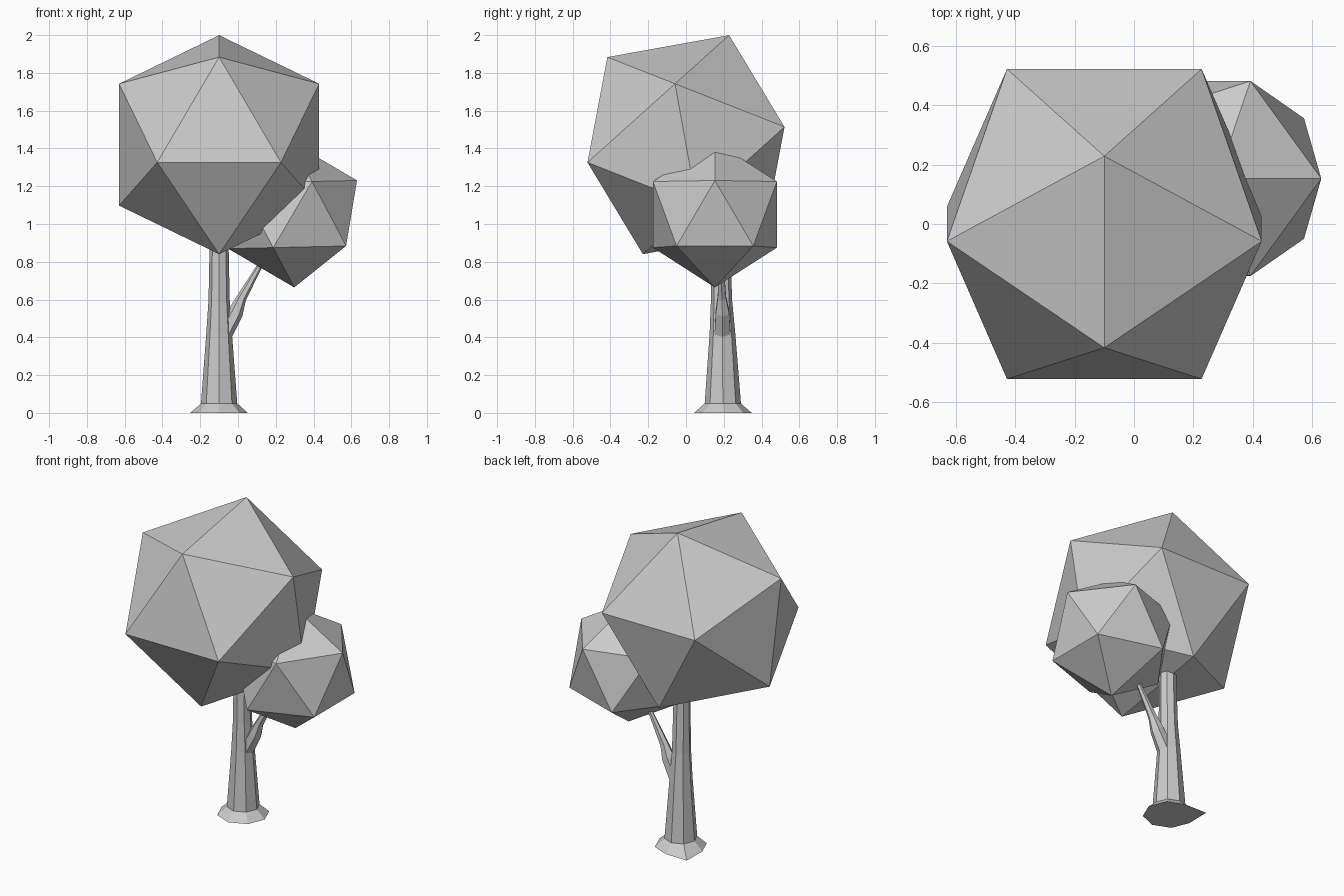
import bpy, bmesh
from math import cos, sin, pi, radians
from mathutils import Matrix, Vector

cube = bpy.data.objects.get("Cube")
if cube:
    bpy.data.objects.remove(cube, do_unlink=True)

grey = bpy.data.materials.new("plain_grey")
grey.use_nodes = True
tone = (0.6, 0.6, 0.6, 1)
grey.diffuse_color = tone
grey.node_tree.nodes["Principled BSDF"].inputs["Base Color"].default_value = tone


def finish(name, bm):
    """Turn a bmesh into a flat-shaded grey object."""
    bmesh.ops.recalc_face_normals(bm, faces=bm.faces)
    mesh = bpy.data.meshes.new(name)
    bm.to_mesh(mesh)
    bm.free()
    mesh.materials.append(grey)
    obj = bpy.data.objects.new(name, mesh)
    bpy.context.collection.objects.link(obj)
    return obj


def foliage(name, center, radius, rotation):
    bm = bmesh.new()
    bmesh.ops.create_icosphere(bm, subdivisions=1, radius=radius,
                               matrix=Matrix.Translation(center) @ rotation)
    return finish(name, bm)


def loft(name, rings, sides, spur=None):
    """Skin a limb through rings of (center, radius, lean towards +x in degrees)."""
    bm = bmesh.new()
    loops = []
    for center, radius, lean in rings:
        tilt = Matrix.Rotation(radians(lean), 3, 'Y')
        loops.append([bm.verts.new(Vector(center) + tilt @ Vector(
            (radius * cos(2 * pi * i / sides), radius * sin(2 * pi * i / sides), 0)))
            for i in range(sides)])
    if spur:
        index, point = spur
        loops[0][index].co = point
    for low, high in zip(loops, loops[1:]):
        for i in range(sides):
            j = (i + 1) % sides
            bm.faces.new((low[i], low[j], high[j], high[i]))
    bm.faces.new(loops[0][::-1])
    bm.faces.new(loops[-1])
    return finish(name, bm)


# Main crown, tipped back, and the smaller side crown
foliage("main_crown", (-0.10, 0, 1.42), 0.623,
        Matrix.Rotation(radians(-21.5), 4, 'X') @ Matrix.Rotation(-pi / 2, 4, 'Z'))
foliage("side_crown", (0.289, 0.153, 1.05), 0.386,
        Matrix.Rotation(radians(-1.3), 4, 'Y'))

# Trunk with a flared foot, one root reaching out to the back
loft("trunk", [
    ((-0.10, 0.195, 0), 0.152, 0),
    ((-0.10, 0.195, 0.05), 0.096, 0),
    ((-0.10, 0.193, 0.42), 0.068, 0),
    ((-0.10, 0.188, 0.60), 0.056, 0),
    ((-0.10, 0.183, 1.0), 0.048, 0),
], 8, spur=(3, (-0.25, 0.35, 0)))

# Side branch leaving the trunk and tapering into the small crown
loft("branch", [
    ((-0.082, 0.193, 0.40), 0.050, 0),
    ((-0.010, 0.193, 0.535), 0.041, 37),
    ((0.020, 0.190, 0.61), 0.026, 33),
    ((0.110, 0.187, 0.77), 0.015, 33),
    ((0.185, 0.185, 0.90), 0.012, 33),
], 6)
